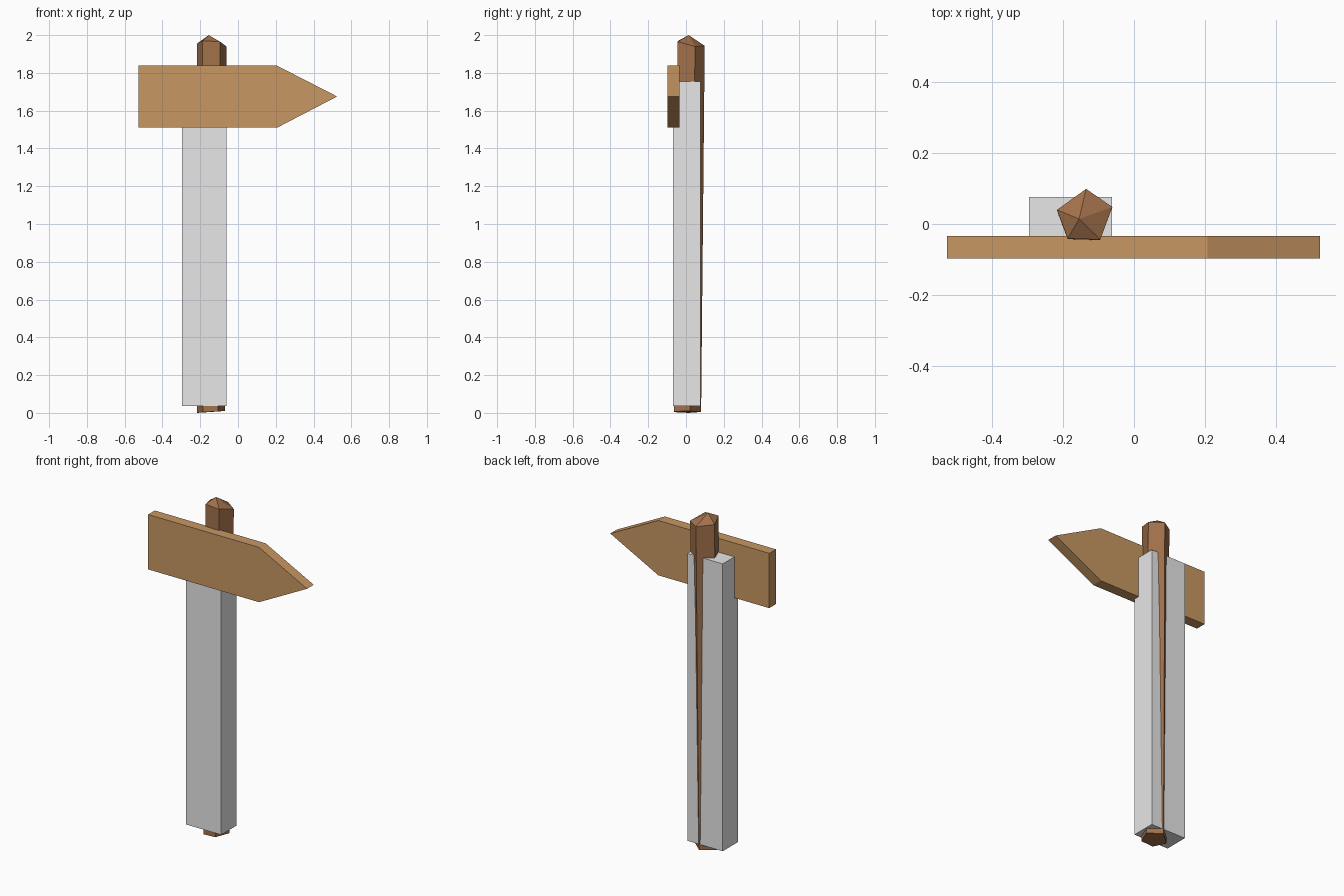
import bpy, bmesh

if "Cube" in bpy.data.objects:
    bpy.data.objects.remove(bpy.data.objects["Cube"])


def material(name, rgb):
    m = bpy.data.materials.new(name)
    m.diffuse_color = (*rgb, 1.0)
    m.use_nodes = True
    m.node_tree.nodes["Principled BSDF"].inputs["Base Color"].default_value = m.diffuse_color
    return m


def build(name, bm, mat):
    bmesh.ops.recalc_face_normals(bm, faces=bm.faces)
    me = bpy.data.meshes.new(name)
    bm.to_mesh(me)
    bm.free()
    me.materials.append(mat)
    ob = bpy.data.objects.new(name, me)
    bpy.context.collection.objects.link(ob)
    return ob


def loft(name, bottom, top, mat, apex=None):
    """Join two matching rings; close the top flat or with a point."""
    bm = bmesh.new()
    a = [bm.verts.new(p) for p in bottom]
    b = [bm.verts.new(p) for p in top]
    n = len(a)
    bm.faces.new(a[::-1])
    for i in range(n):
        j = (i + 1) % n
        bm.faces.new((a[i], a[j], b[j], b[i]))
    if apex:
        tip = bm.verts.new(apex)
        for i in range(n):
            bm.faces.new((b[i], b[(i + 1) % n], tip))
    else:
        bm.faces.new(b)
    return build(name, bm, mat)


dark_wood = material("dark_wood", (0.36, 0.165, 0.07))
light_wood = material("light_wood", (0.58, 0.31, 0.125))
grey = material("pale_grey", (0.8, 0.8, 0.8))

# Slightly crooked five-sided post with a pointed top
foot = [(-0.217, 0.015, 0.0), (-0.185, -0.063, 0.004), (-0.105, -0.063, 0.008),
        (-0.07, 0.02, 0.01), (-0.142, 0.08, 0.005)]
head = [(-0.217, 0.04, 1.955), (-0.187, -0.041, 1.97), (-0.095, -0.044, 1.965),
        (-0.061, 0.048, 1.94), (-0.135, 0.099, 1.943)]
loft("post", foot, head, dark_wood, apex=(-0.155, 0.014, 2.0))

# Plain block around the post
block = [(-0.296, -0.07), (-0.062, -0.07), (-0.062, 0.076), (-0.296, 0.076)]
loft("post_block", [(x, y, 0.036) for x, y in block],
     [(x, y, 1.755) for x, y in block], grey)

# Arrow-shaped sign board
arrow = [(-0.527, 1.51), (0.207, 1.51), (0.525, 1.675), (0.207, 1.838), (-0.527, 1.838)]
loft("arrow_board", [(x, -0.097, z) for x, z in arrow],
     [(x, -0.034, z) for x, z in arrow], light_wood)
